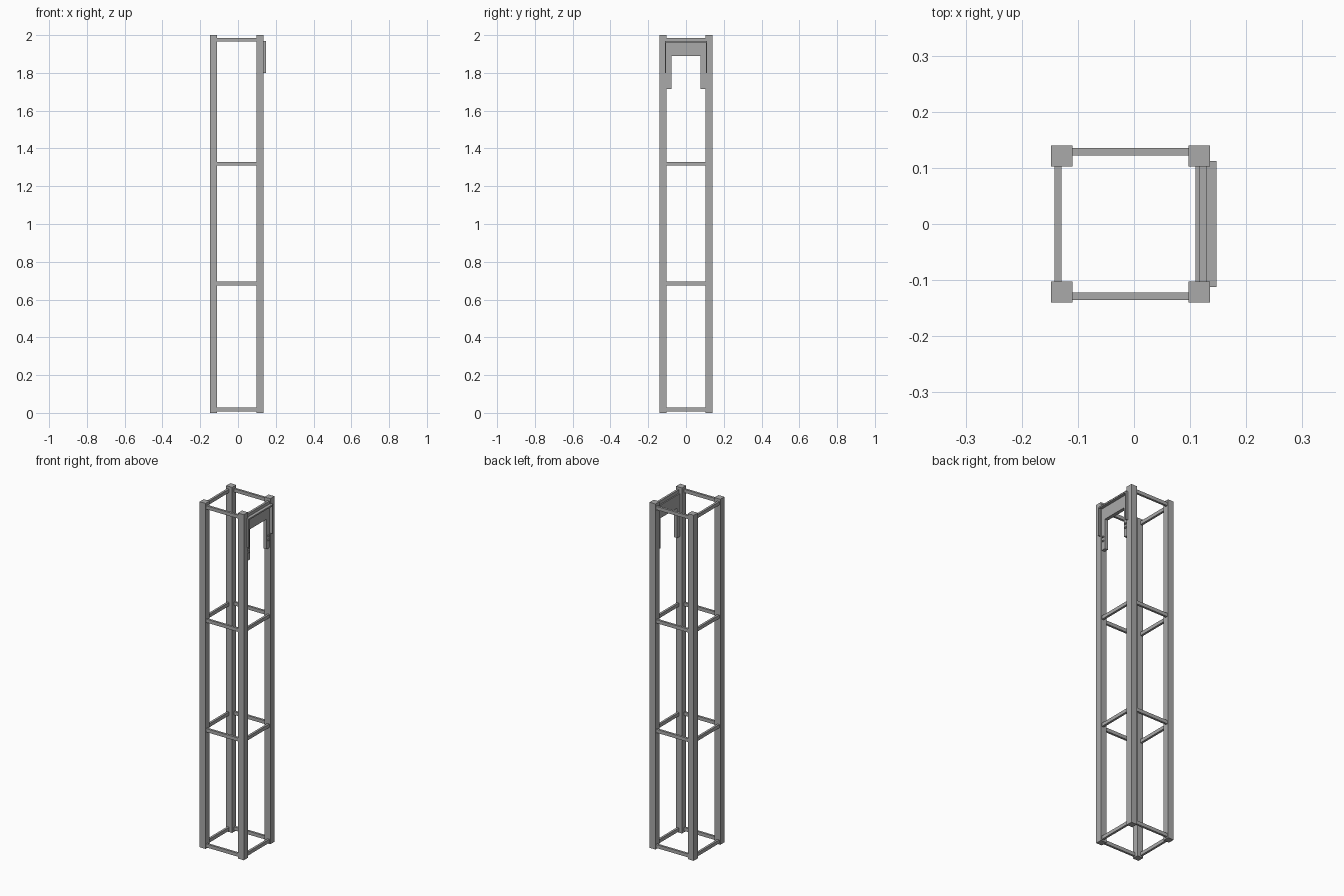
import bpy, bmesh

if "Cube" in bpy.data.objects:
    bpy.data.objects.remove(bpy.data.objects["Cube"])

grey = bpy.data.materials.new("plain grey")
grey.diffuse_color = (0.4, 0.4, 0.4, 1)
grey.use_nodes = True
grey.node_tree.nodes["Principled BSDF"].inputs["Base Color"].default_value = grey.diffuse_color


def box(name, x0, x1, y0, y1, z0, z1):
    bm = bmesh.new()
    bmesh.ops.create_cube(bm, size=1)
    for v in bm.verts:
        v.co = ((x0 + x1) / 2 + v.co.x * (x1 - x0),
                (y0 + y1) / 2 + v.co.y * (y1 - y0),
                (z0 + z1) / 2 + v.co.z * (z1 - z0))
    return finish(name, bm)


def plate(name, outline, x0, x1):
    # outline is in (y, z), extruded along x
    bm = bmesh.new()
    face = bm.faces.new([bm.verts.new((x0, y, z)) for y, z in outline])
    ext = bmesh.ops.extrude_face_region(bm, geom=[face])
    bmesh.ops.translate(bm, vec=(x1 - x0, 0, 0),
                        verts=[g for g in ext["geom"] if isinstance(g, bmesh.types.BMVert)])
    bmesh.ops.recalc_face_normals(bm, faces=bm.faces)
    return finish(name, bm)


def finish(name, bm):
    me = bpy.data.meshes.new(name)
    bm.to_mesh(me)
    bm.free()
    me.materials.append(grey)
    ob = bpy.data.objects.new(name, me)
    bpy.context.collection.objects.link(ob)
    return ob


def arch(w, wi, bottom, inner_top, top):
    return [(-w, bottom), (-w, top), (w, top), (w, bottom),
            (wi, bottom), (wi, inner_top), (-wi, inner_top), (-wi, bottom)]


CX = -0.0062          # frame centre, shifted left by the bracket
PX, PY, H = 0.1225, 0.1215, 0.0188   # post offsets and half width
RX, RY, RT = 0.1293, 0.1288, 0.0063  # rail offsets and half thickness

# four corner posts
for sx in (-1, 1):
    for sy in (-1, 1):
        box("corner_post", CX + sx * PX - H, CX + sx * PX + H,
            sy * PY - H, sy * PY + H, 0, 2)

# four levels of cross rails
for z in (0.0175, 0.685, 1.319, 1.975):
    for s in (-1, 1):
        box("cross_rail", CX - PX + H, CX + PX - H,
            s * RY - RT, s * RY + RT, z - 0.01, z + 0.01)
        box("side_rail", CX + s * RX - RT, CX + s * RX + RT,
            -PY + H, PY - H, z - 0.01, z + 0.01)

# arched bracket between the right-hand posts
plate("bracket", arch(0.1027, 0.077, 1.716, 1.89, 1.965), 0.11, 0.130)

# thin rim standing out around the bracket
plate("bracket_rim", arch(0.112, 0.105, 1.80, 1.96, 1.968), 0.129, 0.1472)

# small bolts on the bracket legs
for s in (-1, 1):
    for z in (1.765, 1.79):
        box("bolt", 0.129, 0.136, s * 0.09 - 0.004, s * 0.09 + 0.004, z - 0.004, z + 0.004)
